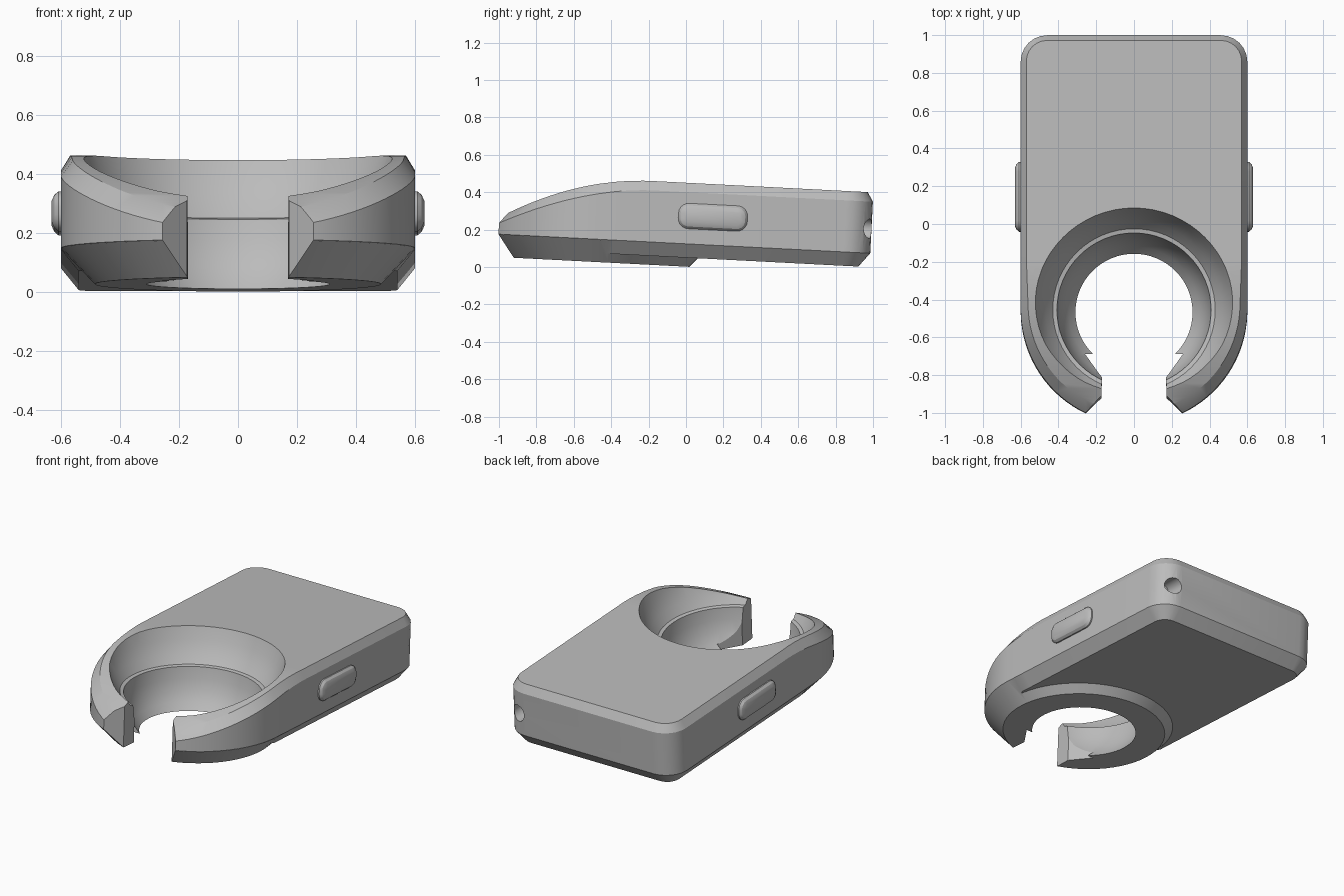
import bpy, bmesh, math
from math import sin, cos, radians
from mathutils import Matrix

if "Cube" in bpy.data.objects:
    bpy.data.objects.remove(bpy.data.objects["Cube"])

CY = -0.468                                  # centre of the ring opening
TILT = Matrix.Rotation(radians(-2.95), 4, 'X')

grey = bpy.data.materials.new("mid_grey")
grey.diffuse_color = (0.5, 0.5, 0.5, 1)
grey.use_nodes = True
grey.node_tree.nodes["Principled BSDF"].inputs["Base Color"].default_value = grey.diffuse_color


def make(name, bm):
    bmesh.ops.recalc_face_normals(bm, faces=bm.faces)
    me = bpy.data.meshes.new(name)
    bm.to_mesh(me)
    bm.free()
    ob = bpy.data.objects.new(name, me)
    bpy.context.collection.objects.link(ob)
    me.materials.append(grey)
    return ob


def loft(name, rings, strip_caps=False):
    """Skin closed rings; caps are n-gons, or strips across mirrored pairs."""
    bm = bmesh.new()
    vs = [[bm.verts.new(p) for p in r] for r in rings]
    n = len(rings[0])
    for a, b in zip(vs, vs[1:]):
        for i in range(n):
            j = (i + 1) % n
            bm.faces.new((a[i], a[j], b[j], b[i]))
    for r in (vs[0], vs[-1]):
        if strip_caps:
            for i in range(n // 2 - 1):
                bm.faces.new((r[i], r[i + 1], r[n - 2 - i], r[n - 1 - i]))
        else:
            bm.faces.new(r)
    return make(name, bm)


def lathe(name, profile, seg=64):
    return loft(name, [[(r * cos(2 * math.pi * i / seg),
                         CY + r * sin(2 * math.pi * i / seg), z)
                        for i in range(seg)] for r, z in profile])


def boolean(ob, tool, op):
    m = ob.modifiers.new(op, 'BOOLEAN')
    m.operation, m.solver, m.object = op, 'EXACT', tool
    tool.hide_render = True
    bpy.context.view_layer.objects.active = ob
    bpy.ops.object.modifier_apply(modifier=m.name)
    bpy.data.objects.remove(tool)


# Half outline as (centre x, centre y, radius, direction)
half = [(0, CY, 0.6, radians(a)) for a in range(-86, 1, 4)] + [(-0, CY, 0.6, 0)][1:]
half += [(0, y, 0.6, 0) for y in (-0.4, -0.32, -0.25, -0.2)]
half += [(0.46, 0.84, 0.14, radians(a)) for a in range(0, 91, 15)]


def slope(y):
    return max(0.0, -0.2 - y)


def height(y):
    return 0.45 - 0.36 * slope(y) ** 2


def ring(level):
    pts = []
    for cx, cy, r, a in half:
        front = slope(cy + r * sin(a))
        top_in = 0.03 + 0.035 * front
        inset = {"bottom": 0.10 if a < -0.01 else 0.06, "top": top_in}.get(level, 0)
        x, y = cx + (r - inset) * cos(a), cy + (r - inset) * sin(a)
        top = height(cy + (r - top_in) * sin(a))
        z = {"bottom": 0.05, "low": 0.124, "high": top - 0.05 - 0.012 * front, "top": top}[level]
        pts.append((x, y, z))
    return pts + [(-x, y, z) for x, y, z in reversed(pts)]


# Tapered body with sloping front arms
body = loft("body", [ring(l) for l in ("bottom", "low", "high", "top")], True)

# Conical boss under the opening
boss = lathe("boss", [(0.485, 0.002), (0.5985, 0.122), (0.5, 0.16)])
boolean(body, boss, 'UNION')

# Bowl, thin ledge and flared funnel of the opening
opening = lathe("opening_cutter", [
    (0.31, -0.1), (0.31, 0.002), (0.345, 0.045), (0.375, 0.10), (0.397, 0.17),
    (0.408, 0.243), (0.43, 0.248), (0.468, 0.30), (0.505, 0.375), (0.53, 0.45), (0.56, 0.56)])
boolean(body, opening, 'DIFFERENCE')

# Front slot, flared on both ends
edge = [(0.39, -1.15), (0.172, -0.923), (0.17, -0.82), (0.26, -0.69)]
slot_outline = edge + [(-x, y) for x, y in reversed(edge)]
slot = loft("slot_cutter", [[(x, y, z) for x, y in slot_outline] for z in (-0.2, 0.7)])
boolean(body, slot, 'DIFFERENCE')

# Small blind hole near one back corner
hole = loft("hole_cutter", [[(0.51 + 0.05 * cos(i * math.pi / 12), y,
                              0.255 + 0.052 * sin(i * math.pi / 12))
                             for i in range(24)] for y in (0.86, 1.1)])
boolean(body, hole, 'DIFFERENCE')


# Side buttons
def pill(x, inset):
    hy, hz, r = 0.185, 0.068, 0.055
    pts = []
    for k, (sy, sz) in enumerate(((1, 1), (-1, 1), (-1, -1), (1, -1))):
        for s in range(6):
            a = radians(90 * k + 18 * s)
            pts.append((x, 0.13 + sy * (hy - r) + (r - inset) * cos(a),
                        0.273 + sz * (hz - r) + (r - inset) * sin(a)))
    return pts


parts = [body]
for side, name in ((1, "right_button"), (-1, "left_button")):
    parts.append(loft(name, [pill(side * x, i) for x, i in
                             ((0.57, 0), (0.608, 0), (0.622, 0.012), (0.631, 0.032))]))

# Tilt everything slightly and smooth the curved walls
for ob in parts:
    ob.data.transform(TILT)
    bpy.ops.object.select_all(action='DESELECT')
    ob.select_set(True)
    bpy.context.view_layer.objects.active = ob
    bpy.ops.object.shade_smooth_by_angle(angle=radians(25))
